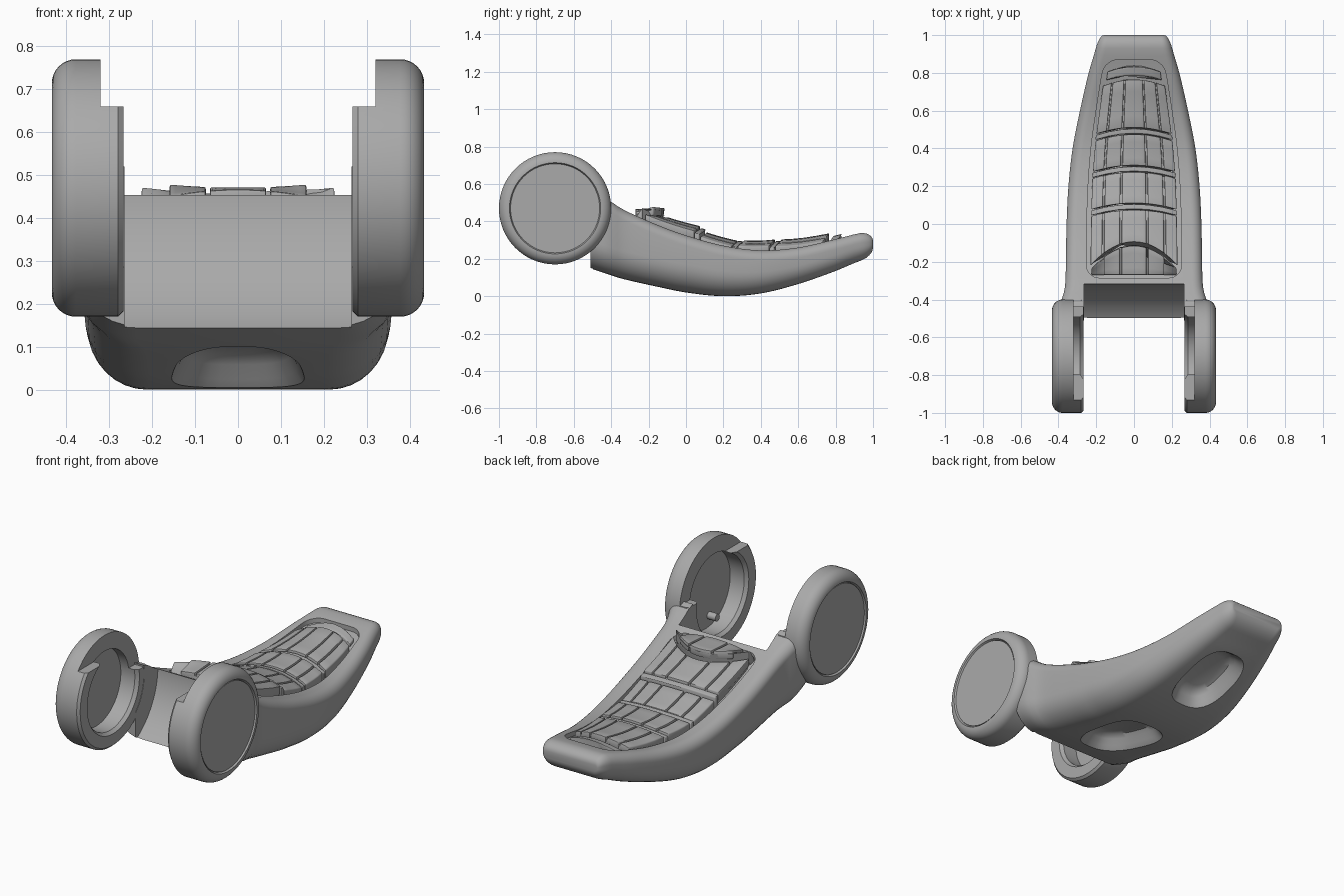
import bpy, bmesh, math
from mathutils import Matrix, Vector

if "Cube" in bpy.data.objects:
    bpy.data.objects.remove(bpy.data.objects["Cube"], do_unlink=True)

grey = bpy.data.materials.new("mid grey")
grey.use_nodes = True
GREY = (0.4, 0.4, 0.4, 1)
grey.diffuse_color = GREY
grey.node_tree.nodes["Principled BSDF"].inputs["Base Color"].default_value = GREY

# Body stations: y, rim height, underside height, half width
STATIONS = [(-0.51, 0.525, 0.148, 0.385), (-0.42, 0.515, 0.118, 0.388),
            (-0.34, 0.465, 0.093, 0.366), (-0.15, 0.38, 0.05, 0.36),
            (0.0, 0.325, 0.02, 0.357), (0.2, 0.27, 0.0, 0.347),
            (0.4, 0.245, 0.015, 0.325), (0.6, 0.26, 0.065, 0.286),
            (0.8, 0.305, 0.135, 0.24), (0.92, 0.335, 0.185, 0.205),
            (1.0, 0.345, 0.21, 0.185)]
AXIS_Y, AXIS_Z, RING_R = -0.7, 0.47, 0.3


def station(y):
    """Smoothly interpolated rim, underside and half width at y."""
    y = max(STATIONS[0][0], min(STATIONS[-1][0], y))
    i = max(k for k in range(len(STATIONS) - 1) if STATIONS[k][0] <= y)
    a, b = STATIONS[i], STATIONS[i + 1]
    p, q = STATIONS[max(i - 1, 0)], STATIONS[min(i + 2, len(STATIONS) - 1)]
    h = b[0] - a[0]
    t = (y - a[0]) / h
    out = []
    for c in (1, 2, 3):
        ma = (b[c] - p[c]) / (b[0] - p[0]) * h
        mb = (q[c] - a[c]) / (q[0] - a[0]) * h
        out.append((2*t**3 - 3*t*t + 1) * a[c] + (t**3 - 2*t*t + t) * ma
                   + (3*t*t - 2*t**3) * b[c] + (t**3 - t*t) * mb)
    return out


def smooth(ob):
    bpy.ops.object.select_all(action='DESELECT')
    ob.select_set(True)
    bpy.context.view_layer.objects.active = ob
    bpy.ops.object.shade_smooth_by_angle(angle=math.radians(35))


def finish(name, bm):
    bmesh.ops.recalc_face_normals(bm, faces=bm.faces)
    me = bpy.data.meshes.new(name)
    bm.to_mesh(me)
    bm.free()
    ob = bpy.data.objects.new(name, me)
    bpy.context.collection.objects.link(ob)
    me.materials.append(grey)
    smooth(ob)
    return ob


def loft(bm, rings):
    """Skin a list of equal closed rings and cap both ends."""
    vs = [[bm.verts.new(p) for p in r] for r in rings]
    n = len(vs[0])
    for a, b in zip(vs, vs[1:]):
        for i in range(n):
            bm.faces.new((a[i], a[(i + 1) % n], b[(i + 1) % n], b[i]))
    bm.faces.new(vs[0])
    bm.faces.new(vs[-1])


def cut(ob, cutter):
    cutter.hide_render = True
    mod = ob.modifiers.new("cut", 'BOOLEAN')
    mod.operation, mod.solver, mod.object = 'DIFFERENCE', 'EXACT', cutter
    bpy.ops.object.select_all(action='DESELECT')
    ob.select_set(True)
    bpy.context.view_layer.objects.active = ob
    bpy.ops.object.modifier_apply(modifier=mod.name)
    bpy.data.objects.remove(cutter, do_unlink=True)


def cylinder(name, x0, x1, r, y=AXIS_Y, z=AXIS_Z, seg=64):
    bm = bmesh.new()
    bmesh.ops.create_cone(bm, cap_ends=True, segments=seg, radius1=r, radius2=r,
                          depth=x1 - x0,
                          matrix=Matrix.Translation(((x0 + x1) / 2, y, z))
                          @ Matrix.Rotation(math.pi / 2, 4, 'Y'))
    return finish(name, bm)


def block(name, centre, size):
    bm = bmesh.new()
    bmesh.ops.create_cube(bm, size=1, matrix=Matrix.Translation(centre)
                          @ Matrix.Diagonal((*size, 1)))
    return finish(name, bm)


def hollow(name, centre, half_x, half_y, tilt, taper):
    """Rounded bowl-shaped cutter opening downwards, narrower at the front."""
    place = Matrix.Translation(centre) @ Matrix.Rotation(tilt, 4, 'X')
    rings = []
    for scale, z in ((1.4, -0.08), (1.15, -0.02), (1.03, 0.0), (0.92, 0.025),
                     (0.82, 0.055), (0.72, 0.075), (0.55, 0.083)):
        ring = []
        for k in range(40):
            c, s = math.cos(math.tau * k / 40), math.sin(math.tau * k / 40)
            ring.append(place @ Vector((
                math.copysign(abs(c) ** 0.72, c) * half_x * scale * (1 + taper * s),
                math.copysign(abs(s) ** 0.72, s) * half_y * scale, z)))
        rings.append(ring)
    bm = bmesh.new()
    loft(bm, rings)
    return finish(name, bm)


def section(y, corner=8):
    """Rounded body cross-section, soft below and tighter above."""
    top, low, half = station(y)
    t = max(0, (y - 0.93) / 0.07)
    inset = 1 - math.sqrt(max(0, 1 - t * t))
    top, low, half = top - 0.05 * inset, low + 0.05 * inset, half - 0.025 * inset
    rb, rt = min(0.15, (top - low) * 0.5), min(0.055, (top - low) * 0.35)
    pts = []
    for sx, sz, r, start in ((1, -1, rb, -90), (1, 1, rt, 0), (-1, 1, rt, 90), (-1, -1, rb, 180)):
        cx, cz = sx * (half - r), (top - r if sz > 0 else low + r)
        for k in range(corner + 1):
            a = math.radians(start + 90 * k / corner)
            pts.append((cx + r * math.cos(a), y, cz + r * math.sin(a)))
    return pts


# Curved body
bm = bmesh.new()
ys = [-0.51 + 1.44 * i / 40 for i in range(41)]
ys += [0.93 + 0.07 * math.sin(math.pi / 2 * i / 6) for i in range(1, 7)]
loft(bm, [section(y) for y in ys])
body = finish("body", bm)


# Outline of the recessed bed on top
def bed_half(y):
    w = station(y)[2] * 0.70
    r = 0.07
    d = min(y + 0.285, 0.87 - y)
    if d < r:
        w -= r - math.sqrt(max(0, r * r - (r - d) ** 2))
    return w


bm = bmesh.new()
bed_rings = []
for i in range(49):
    y = 0.2925 - 0.5775 * math.cos(math.pi * i / 48)
    w, z = bed_half(y), station(y)[0]
    bed_rings.append([(-w, y, z - 0.025), (w, y, z - 0.025), (w, y, z + 0.1), (-w, y, z + 0.1)])
loft(bm, bed_rings)
cut(body, finish("bed_cutter", bm))

# Clearance between the rings, seats for the rings and hollows underneath
cut(body, cylinder("clearance_cutter", -0.265, 0.265, 0.384, seg=96))
cut(body, cylinder("seat_cutter", -0.6, 0.6, 0.265))
cut(body, hollow("front_hollow_cutter", (0, -0.12, 0.045), 0.145, 0.25, -0.2, 0.2))
cut(body, hollow("rear_hollow_cutter", (0, 0.6, 0.068), 0.135, 0.215, 0.3, 0))
smooth(body)

# Cupped end rings with stepped inner lips and outer discs
for side, label in ((1, "left"), (-1, "right")):
    profile = [(0.37, 0.0), (0.37, 0.212), (0.285, 0.212), (0.267, 0.226), (0.267, 0.288), (0.28, RING_R)]
    for k in range(9):
        a = math.pi / 2 * k / 8
        profile.append((0.378 + 0.056 * math.sin(a), RING_R - 0.056 + 0.056 * math.cos(a)))
    profile += [(0.422, 0.238), (0.422, 0.0)]
    bm = bmesh.new()
    vs = [bm.verts.new((side * x, AXIS_Y, AXIS_Z + r)) for x, r in profile]
    edges = [bm.edges.new(p) for p in zip(vs, vs[1:])]
    bmesh.ops.spin(bm, geom=vs + edges, cent=(0, AXIS_Y, AXIS_Z), axis=(1, 0, 0),
                   angle=2 * math.pi, steps=64, use_duplicate=False)
    bmesh.ops.remove_doubles(bm, verts=bm.verts, dist=0.0002)
    ring = finish(label + "_ring", bm)
    cut(ring, block("front_notch_cutter", (side * 0.26, AXIS_Y - 0.2, 0.86), (0.12, 0.41, 0.4)))
    cut(ring, block("rear_notch_cutter", (side * 0.26, AXIS_Y + 0.2, 0.76), (0.12, 0.4, 0.5)))
    smooth(ring)
    cylinder(label + "_disc", side * 0.424 - 0.004, side * 0.424 + 0.004, 0.236)

# Small peg inside the left cup
cylinder("left_peg", 0.32, 0.38, 0.02, -0.73, 0.32, 16)


def pad(name, front, back, u0, u1, rise, lean=0.0, thick=0.045):
    """Crowned plate over the bed; front and back are (y at the sides, bow)."""
    rings = []
    for j in range(5):
        f = j / 4
        low, high = [], []
        for i in range(7):
            u = u0 + (u1 - u0) * i / 6
            y0, y1 = (y + bow * (1 - u * u) for y, bow in (front, back))
            y = y0 + (y1 - y0) * f
            x = u * station(y)[2] * 0.65
            z = station(y)[0] + rise + lean * (0.5 - f) - 0.035 * u * u
            low.append((x, y, z - thick))
            high.append((x, y, z))
        rings.append(low + high[::-1])
    bm = bmesh.new()
    loft(bm, rings)
    bmesh.ops.recalc_face_normals(bm, faces=bm.faces)
    rim = [e for e in bm.edges if e.calc_face_angle(0) > 0.9]
    bmesh.ops.bevel(bm, geom=rim, offset=0.005, segments=2, profile=0.5, affect='EDGES')
    return finish(name, bm)


# Rows of plates: front edge, back edge, rise, lean
BOW, ARCH = 0.035, 0.13
COLUMNS = [(-0.98, -0.72), (-0.68, -0.32), (-0.28, 0.28), (0.32, 0.68), (0.72, 0.98)]
ROWS = [((-0.27, 0), (-0.245, ARCH), 0.07, -0.07),
        ((-0.225, ARCH), (0.04, BOW), 0.068, -0.01),
        ((0.075, BOW), (0.24, BOW), 0.045, 0.01),
        ((0.275, BOW), (0.44, BOW), 0.052, -0.01),
        ((0.475, BOW), (0.73, BOW), 0.047, 0.015)]
for r, (front, back, rise, lean) in enumerate(ROWS):
    for c, (u0, u1) in enumerate(COLUMNS if r else COLUMNS[1:-1]):
        pad(f"plate_{r + 1}_{c + 1}", front, back, u0, u1, rise, lean)
    pad(f"under_plate_{r + 1}", front, back, -0.96, 0.96, rise - 0.015, lean, 0.065)

# Cross bands between the rows and the end strip
for r, (front, back, rise, lean) in enumerate(ROWS[1:-1]):
    pad(f"cross_band_{r + 1}", (back[0] + 0.004, BOW), (back[0] + 0.03, BOW), -0.99, 0.99, rise - 0.004, 0, 0.06)
pad("end_strip", (0.755, BOW), (0.8, BOW), -0.9, 0.9, 0.02)
